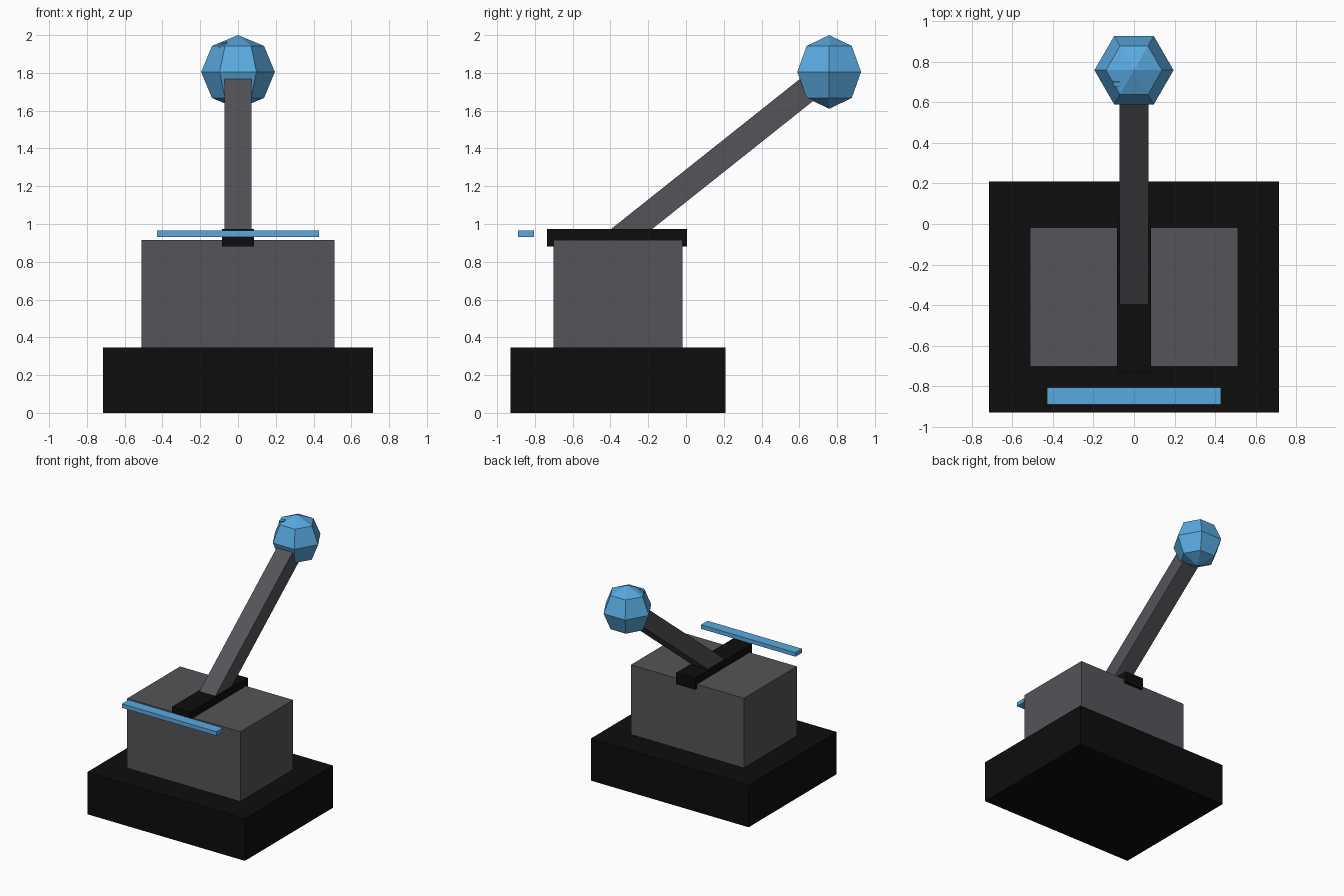
import bpy
import bmesh
from math import radians
from mathutils import Matrix, Vector

cube = bpy.data.objects.get("Cube")
if cube:
    bpy.data.objects.remove(cube, do_unlink=True)


def material(name, rgb):
    mat = bpy.data.materials.new(name)
    mat.use_nodes = True
    colour = (*rgb, 1)
    mat.diffuse_color = colour
    mat.node_tree.nodes["Principled BSDF"].inputs["Base Color"].default_value = colour
    return mat


black = material("black", (0.004, 0.004, 0.004))
grey = material("dark grey", (0.09, 0.089, 0.1))
blue = material("sky blue", (0.1, 0.4, 0.74))


def add_object(name, bm, mat):
    mesh = bpy.data.meshes.new(name)
    bm.to_mesh(mesh)
    bm.free()
    mesh.materials.append(mat)
    obj = bpy.data.objects.new(name, mesh)
    bpy.context.collection.objects.link(obj)
    return obj


def block(name, low, high, mat):
    """Axis-aligned box between two corners."""
    low, high = Vector(low), Vector(high)
    bm = bmesh.new()
    bmesh.ops.create_cube(bm, size=1)
    bmesh.ops.scale(bm, vec=high - low, verts=bm.verts)
    bmesh.ops.translate(bm, vec=(low + high) / 2, verts=bm.verts)
    return add_object(name, bm, mat)


def beam(name, start, end, width, depth, mat):
    """Box running along the line from start to end, its width along x."""
    start, end = Vector(start), Vector(end)
    axis = end - start
    z = axis.normalized()
    y = z.cross(Vector((1, 0, 0))).normalized()
    x = y.cross(z)
    turn = Matrix((x, y, z)).transposed().to_4x4()
    bm = bmesh.new()
    bmesh.ops.create_cube(bm, size=1)
    bmesh.ops.scale(bm, vec=(width, depth, axis.length), verts=bm.verts)
    bmesh.ops.transform(bm, matrix=Matrix.Translation((start + end) / 2) @ turn,
                        verts=bm.verts)
    return add_object(name, bm, mat)


# Stepped housing
block("base", (-0.714, -0.93, 0), (0.714, 0.21, 0.345), black)
block("body", (-0.512, -0.702, 0.345), (0.512, -0.018, 0.915), grey)
block("slot_plate", (-0.085, -0.735, 0.88), (0.085, 0.005, 0.973), black)

# Floating bar ahead of the body
block("front_bar", (-0.428, -0.89, 0.932), (0.428, -0.805, 0.965), blue)

# Leaning lever, sunk into the body
knob_centre = Vector((0, 0.758, 1.805))
beam("lever", (0, -0.452, 0.843), knob_centre, 0.144, 0.135, grey)

# Faceted knob with a vertex on each side
bm = bmesh.new()
bmesh.ops.create_uvsphere(bm, u_segments=6, v_segments=4, radius=0.195)
bmesh.ops.transform(bm, verts=bm.verts,
                    matrix=Matrix.Translation(knob_centre) @ Matrix.Rotation(radians(90), 4, "Z"))
add_object("knob", bm, blue)

# Small chip showing through the knob's upper right
beam("knob_chip", (-0.06, 0.71, 1.87), (-0.082, 0.688, 1.958), 0.045, 0.025, blue)
